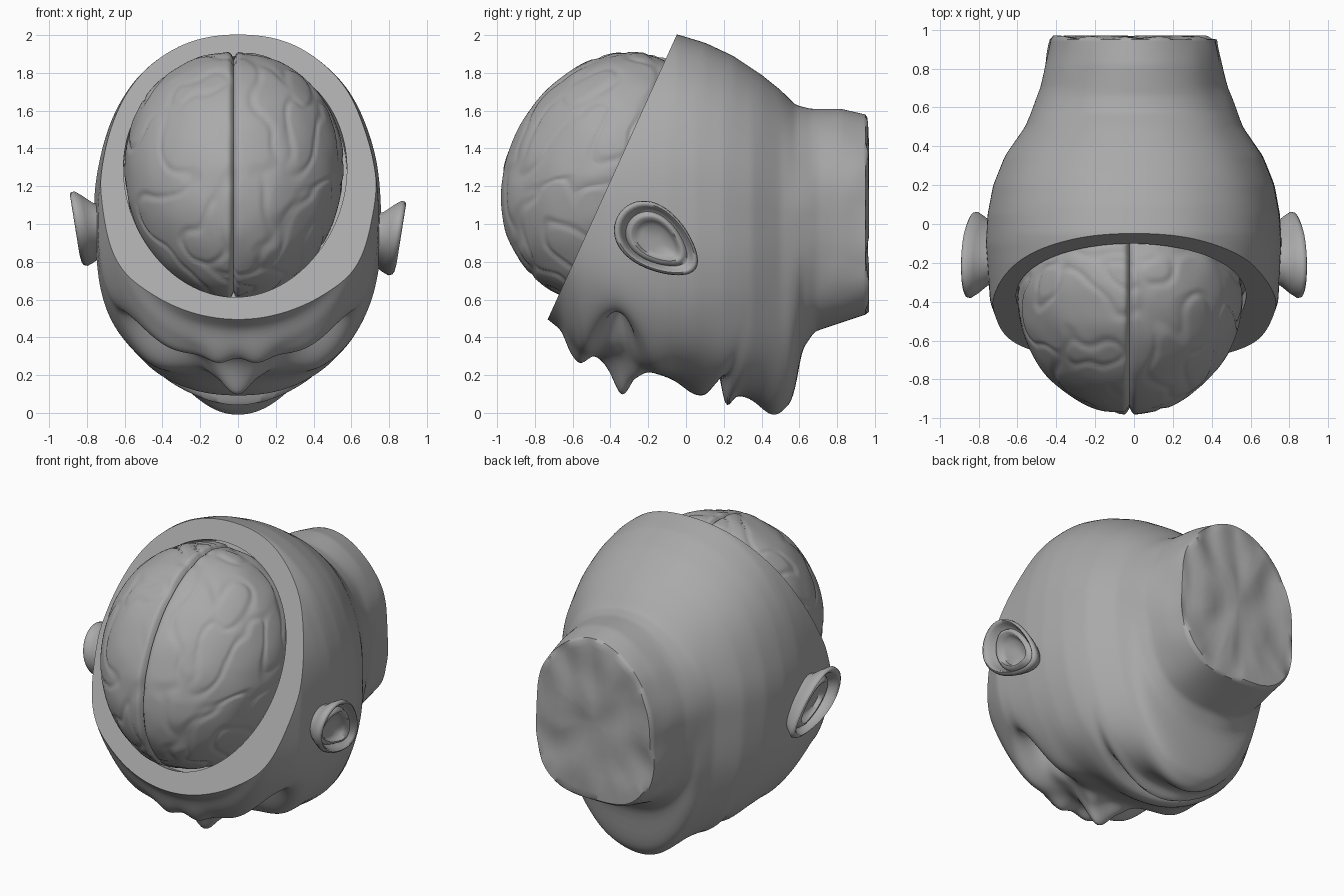
import bpy, bmesh, math
from mathutils import Matrix, Vector, noise

cube = bpy.data.objects.get("Cube")
if cube:
    bpy.data.objects.remove(cube, do_unlink=True)

grey = bpy.data.materials.new("clay_grey")
grey.use_nodes = True
COLOUR = (0.40, 0.40, 0.40, 1)
grey.diffuse_color = COLOUR
grey.node_tree.nodes["Principled BSDF"].inputs["Base Color"].default_value = COLOUR


def finish(bm, name, angle=40):
    bmesh.ops.recalc_face_normals(bm, faces=bm.faces[:])
    mesh = bpy.data.meshes.new(name)
    bm.to_mesh(mesh)
    bm.free()
    mesh.materials.append(grey)
    obj = bpy.data.objects.new(name, mesh)
    bpy.context.collection.objects.link(obj)
    bpy.ops.object.select_all(action='DESELECT')
    obj.select_set(True)
    bpy.context.view_layer.objects.active = obj
    bpy.ops.object.shade_smooth_by_angle(angle=math.radians(angle))


def interp(table, t):
    for (a, va), (b, vb) in zip(table, table[1:]):
        if t <= b:
            return va + (vb - va) * max(0, (t - a) / (b - a))
    return table[-1][1]


def skin_rings(bm, rings):
    """Join equal closed loops of vertices with quads."""
    for a, b in zip(rings, rings[1:]):
        n = len(a)
        for i in range(n):
            j = (i + 1) % n
            bm.faces.new((a[i], a[j], b[j], b[i]))


# Head outline along y: crown/nape height, face height, half width, lower fullness
TOP = [(-.85, 1.7), (-.5, 1.9), (-.2, 2.0), (-.05, 2.005), (.1, 1.96), (.25, 1.89), (.4, 1.79),
       (.5, 1.71), (.58, 1.63), (.66, 1.61), (.82, 1.61), (.95, 1.58)]
BOTTOM = [(-.85, .62), (-.74, .5), (-.66, .44), (-.62, .36), (-.56, .33), (-.45, .31), (-.35, .27),
          (-.2, .22), (0, .16), (.15, .13), (.3, .09), (.5, .07), (.555, .08), (.585, .16),
          (.61, .33), (.68, .43), (.95, .52)]
WIDTH = [(-.85, .45), (-.7, .61), (-.6, .67), (-.4, .74), (-.1, .76), (.05, .75), (.2, .72),
         (.35, .66), (.5, .56), (.6, .52), (.7, .48), (.95, .43)]
FULL = [(-.7, 2.0), (-.6, 2.2), (-.45, 2.7), (-.3, 2.9), (0, 2.7), (.3, 2.5), (.5, 2.3),
        (.57, 2.2), (.7, 2.6), (.95, 3.2)]
ARCH = [(.4, 2.2), (.65, 2.0), (.95, 1.9)]

# Face relief: x, y, spread x, spread y, lift
RELIEF = [
    (.10, -.57, .09, .06, -.07), (.38, -.54, .20, .06, -.06),   # brow
    (.43, -.35, .18, .085, .27), (.30, -.37, .08, .05, -.07),   # sockets and eyes
    (0, -.43, .08, .05, -.03), (0, -.34, .11, .06, -.18),       # nose
    (.11, -.27, .07, .05, -.05), (.46, -.17, .14, .10, -.04),   # nostrils, cheeks
    (0, .06, .40, .09, -.055), (0, .165, .34, .026, .17),       # upper lip, mouth
    (0, .21, .28, .04, -.085), (0, .46, .27, .09, -.085),       # lower lip, chin
]


def relief(x, y):
    total = 0
    for cx, cy, sx, sy, lift in RELIEF:
        bend = .4 * x * x if cy > 0 else 0
        for c in {cx, -cx}:
            total += lift * math.exp(-((x - c) / sx) ** 2 - ((y - cy - bend) / sy) ** 2)
    return total


def head_ring(bm, y, count=220):
    top, low, w, full, arch = (interp(t, y) for t in (TOP, BOTTOM, WIDTH, FULL, ARCH))
    mid = 1.05
    ring = []
    for i in range(count):
        a = math.tau * i / count
        s, upper = math.sin(a), math.cos(a) >= 0
        p = arch if upper else full
        rise = max(0, 1 - abs(s) ** p) ** (1 / p)
        x = w * s
        if upper:
            z = mid + (top - mid) * rise
        else:
            z = mid - (mid - low) * rise + relief(x, y) * rise ** 1.5
        ring.append(bm.verts.new((x, y, z)))
    return ring


# Head and neck
bm = bmesh.new()
STEPS = 150
rings = [head_ring(bm, -.85 + 1.8 * i / STEPS) for i in range(STEPS + 1)]
skin_rings(bm, rings)
for _ in range(4):
    inner = [v for v in bm.verts if not v.is_boundary]
    bmesh.ops.smooth_vert(bm, verts=inner, factor=.5, use_axis_x=True, use_axis_y=True, use_axis_z=True)
for v in bm.verts:
    soft = noise.noise(Vector((v.co.x * 3, v.co.y * 2, v.co.z * 3)))
    ragged = max(0, min(1, (v.co.y - .5) / .4))
    v.co.x += .008 * soft + .04 * ragged * v.co.x * noise.noise(v.co * 5)

# Ragged end of the neck
centre = Vector((0, .95, 1.05))
cap = [rings[-1]]
for s in (.97, .9, .8, .68, .55, .42, .3, .18, .06):
    loop = []
    for v in rings[-1]:
        co = centre + (v.co - centre) * s
        co.y += .01 + .03 * noise.noise(Vector((co.x * 6, 0, co.z * 4)))
        co.y = min(co.y, .97)
        loop.append(bm.verts.new(co))
    cap.append(loop)
skin_rings(bm, cap)
bm.faces.new(cap[-1])

# Slanted cut across the skull, with a rim and an egg-shaped well for the brain
normal = Vector((0, -.911, .413))
along = Vector((0, .413, .911))
middle = Vector((-.015, -.39, 1.25))
EGG = .07
bmesh.ops.bisect_plane(bm, geom=bm.verts[:] + bm.edges[:] + bm.faces[:], dist=1e-5,
                       plane_co=(0, -.05, 2.0), plane_no=normal, clear_outer=True)
edge = [e for e in bm.edges if e.is_boundary]


def extrude_loop(edges):
    new = bmesh.ops.extrude_edge_only(bm, edges=edges)["geom"]
    return ([g for g in new if isinstance(g, bmesh.types.BMVert)],
            [g for g in new if isinstance(g, bmesh.types.BMEdge) and g.is_boundary])


verts, edge = extrude_loop(edge)
for v in verts:
    d = v.co - middle
    turn = math.atan2(d.dot(along), d.x)
    l = math.sin(turn)
    across = .59 * math.cos(turn) * (1 + EGG * l)
    v.co += Vector((across - d.x, 0, 0)) + along * (.70 * l - d.dot(along))
verts, edge = extrude_loop(edge)
for v in verts:
    v.co -= normal * .08
bmesh.ops.contextual_create(bm, geom=edge)
finish(bm, "head", 45)

# Brain: an ellipsoid with a split between the halves and shallow winding folds
bm = bmesh.new()
bmesh.ops.create_uvsphere(bm, u_segments=220, v_segments=140, radius=1,
                          matrix=Matrix.Rotation(math.pi / 2, 4, 'Y'))
for v in bm.verts:
    x, l, h = v.co
    p = Vector((x * .58 * (1 + EGG * l), l * .685, h * (.56 - .02 * l)))
    stretched = Vector((p.x, p.y * .7, p.z))
    warp = stretched + .15 * noise.noise_vector(p * 2.5)
    fold = max(0, 1 - abs(noise.noise(warp * 5)) * 6)
    swell = noise.noise(p * 6 + Vector((4, 1, 7)))
    split = math.exp(-(p.x / .012) ** 2)
    p *= 1 - .014 * fold + .01 * swell - .06 * split
    v.co = middle + Vector((p.x - .008, 0, 0)) + along * p.y + normal * p.z
finish(bm, "brain", 60)


# Ears: egg-shaped rings forming the back, the rolled rim, the inner fold and the hollow
def ear(side, name, lift):
    bm = bmesh.new()
    long_axis, short_axis = Vector((0, .80, -.60)), Vector((0, .60, .80))
    profile = [(.66, .68), (.72, .75), (.9, .80), (1.0, .835), (.98, .855), (.92, .862), (.85, .85),
               (.8, .825), (.73, .818), (.66, .84), (.58, .842), (.5, .815), (.38, .79), (.1, .785)]
    loops = []
    for k, (scale, out) in enumerate(profile):
        loop = []
        for i in range(48):
            a = math.tau * i / 48
            l = .25 * math.cos(a)
            s = .16 * math.sin(a) * (1 - .25 * math.cos(a))
            co = Vector((out, -.15, .9 + lift)) + long_axis * l * scale + short_axis * s * scale
            co.x += .16 * (co.z - .92 - lift) - .01 * max(0, math.cos(a)) * scale
            if 8 <= k <= 11:
                co.x -= .03 * max(0, -math.sin(a + .6))
            co.x *= side
            loop.append(bm.verts.new(co))
        loops.append(loop)
    skin_rings(bm, loops)
    bm.faces.new(loops[-1])
    bm.faces.new(loops[0])
    finish(bm, name, 70)


ear(1, "left_ear", .01)
ear(-1, "right_ear", .06)
